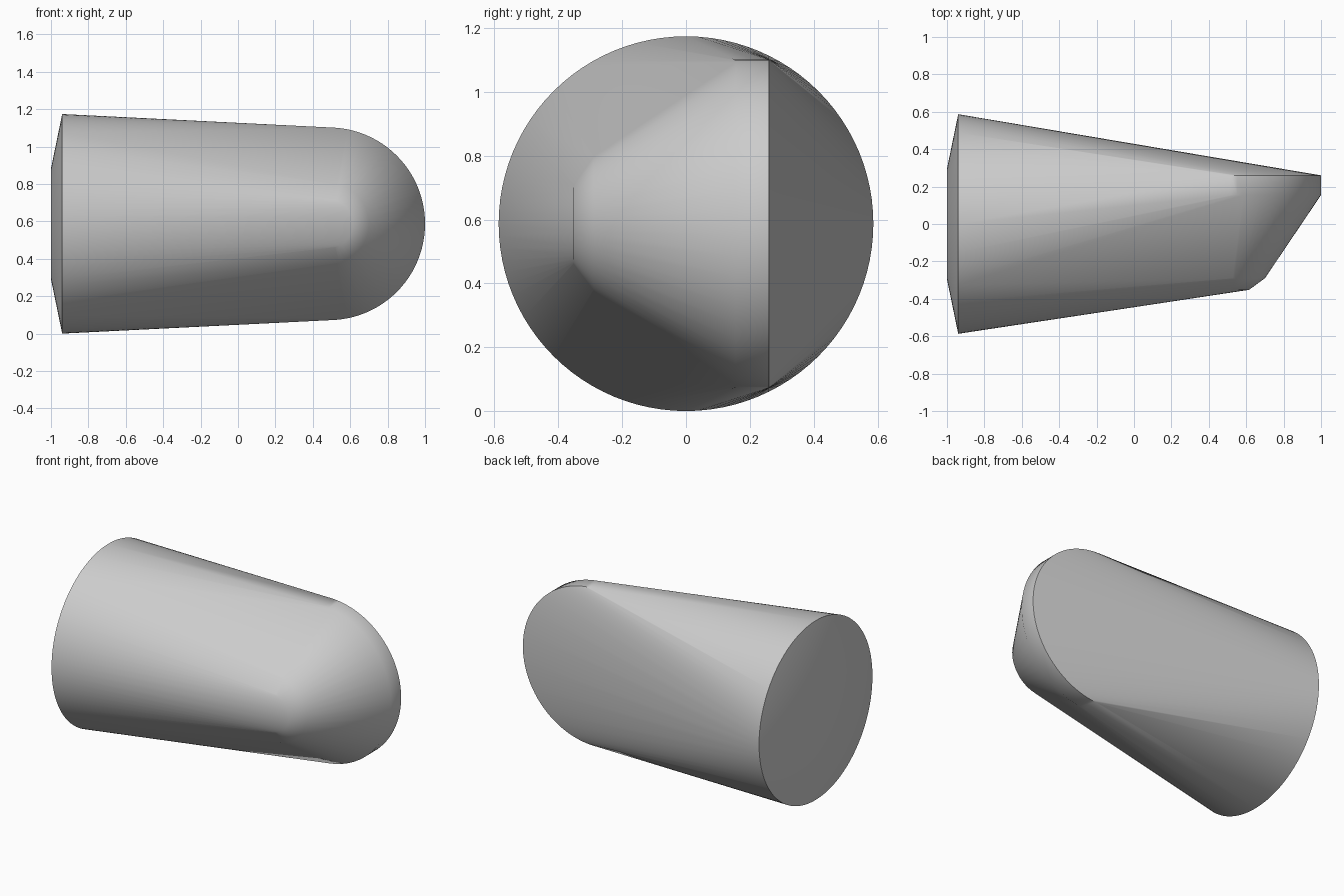
import bpy, bmesh, math

# Remove the default cube
cube = bpy.data.objects.get("Cube")
if cube:
    bpy.data.objects.remove(cube, do_unlink=True)

MID_Z = 0.587   # height of the long axis
TIP_X = 0.485   # centre of the rounded tip


def ring(bm, radius, count, place):
    """Add a circle of points, placed by a function of its two coordinates."""
    for i in range(count):
        a = 2 * math.pi * i / count
        bm.verts.new(place(radius * math.cos(a), radius * math.sin(a)))


bm = bmesh.new()

# Round butt end with a shallow bevelled cap, facing -x
for x, radius in ((-0.94, 0.587), (-1.0, 0.295)):
    ring(bm, radius, 96, lambda u, v: (x, u, MID_Z + v))

# Tip: a straight rim, then a cone narrowing to a small blunt nose towards -y
for y, radius in ((0.26, 0.515), (0.155, 0.515), (-0.29, 0.215), (-0.352, 0.13)):
    ring(bm, radius, 96, lambda u, v: (TIP_X + u, y, MID_Z + v))

# Stretch one skin around both ends
hull = bmesh.ops.convex_hull(bm, input=bm.verts[:])
inside = {g for g in hull["geom_interior"] + hull["geom_unused"]
          if isinstance(g, bmesh.types.BMVert) and g.is_valid}
bmesh.ops.delete(bm, geom=list(inside), context="VERTS")
bmesh.ops.recalc_face_normals(bm, faces=bm.faces[:])

mesh = bpy.data.meshes.new("tapered_body")
bm.to_mesh(mesh)
bm.free()
body = bpy.data.objects.new("tapered_body", mesh)
bpy.context.collection.objects.link(body)

# Plain grey material
grey = bpy.data.materials.new("light_grey")
grey.use_nodes = True
grey.diffuse_color = (0.6, 0.6, 0.6, 1)
shader = next(n for n in grey.node_tree.nodes if n.type == "BSDF_PRINCIPLED")
shader.inputs["Base Color"].default_value = (0.6, 0.6, 0.6, 1)
mesh.materials.append(grey)

# Smooth shading with sharp rims
bpy.ops.object.select_all(action="DESELECT")
body.select_set(True)
bpy.context.view_layer.objects.active = body
bpy.ops.object.shade_smooth_by_angle(angle=math.radians(40))
